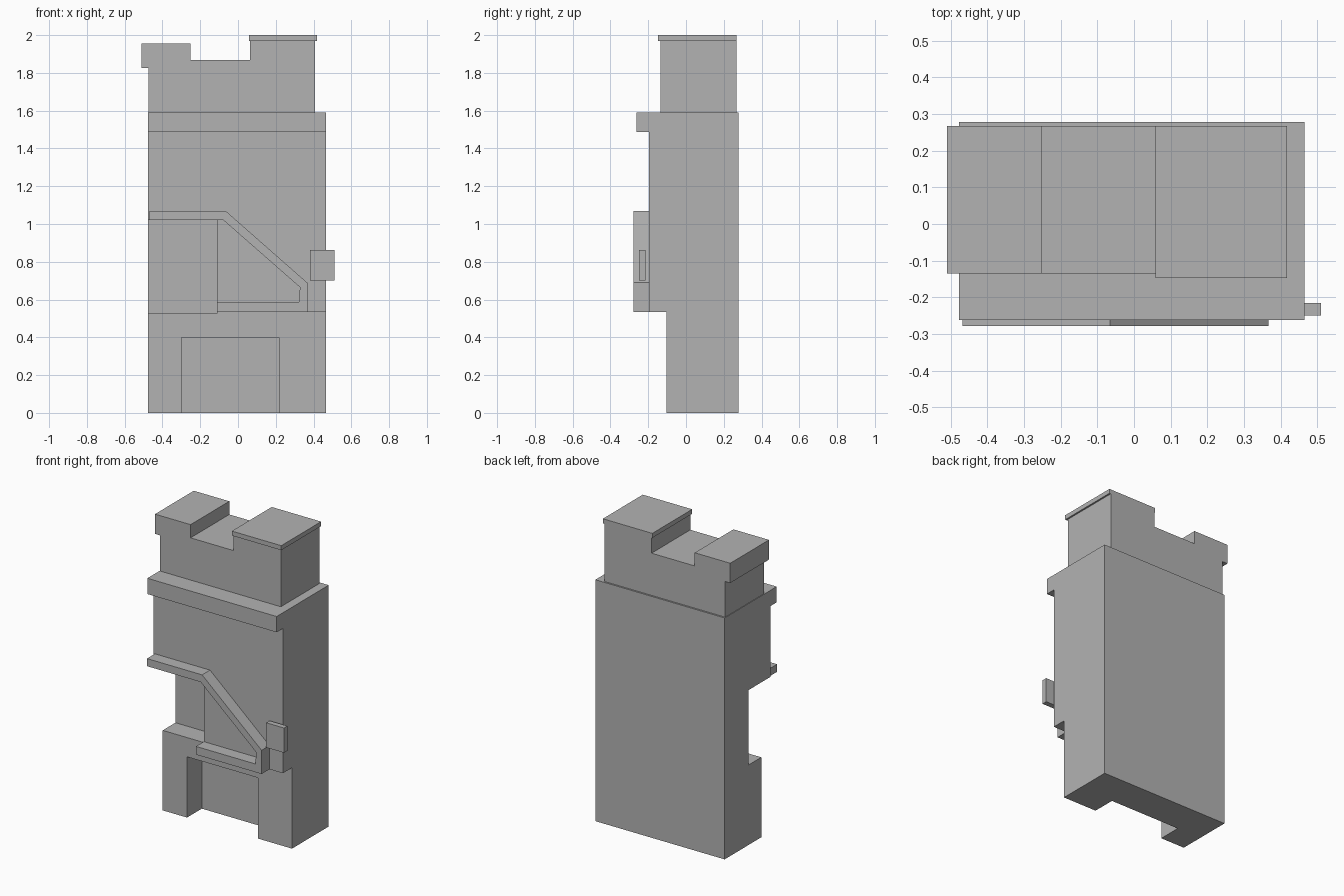
import bpy, bmesh
from mathutils import Vector

cube = bpy.data.objects.get("Cube")
if cube:
    bpy.data.objects.remove(cube, do_unlink=True)

stone = bpy.data.materials.new("plain_grey")
stone.use_nodes = True
grey = (0.45, 0.45, 0.45, 1)
stone.diffuse_color = grey
stone.node_tree.nodes["Principled BSDF"].inputs["Base Color"].default_value = grey


def prism(name, profile, start, end, axis="y"):
    """Extrude a flat profile: (x, z) along y, or (y, z) along x."""
    place = (lambda a, b: (a, start, b)) if axis == "y" else (lambda a, b: (start, a, b))
    bm = bmesh.new()
    face = bm.faces.new([bm.verts.new(place(a, b)) for a, b in profile])
    ext = bmesh.ops.extrude_face_region(bm, geom=[face])
    verts = [g for g in ext["geom"] if isinstance(g, bmesh.types.BMVert)]
    step = Vector((0, end - start, 0) if axis == "y" else (end - start, 0, 0))
    bmesh.ops.translate(bm, verts=verts, vec=step)
    bmesh.ops.recalc_face_normals(bm, faces=bm.faces)
    mesh = bpy.data.meshes.new(name)
    bm.to_mesh(mesh)
    bm.free()
    mesh.materials.append(stone)
    obj = bpy.data.objects.new(name, mesh)
    bpy.context.collection.objects.link(obj)
    return obj


def block(name, x, y, z):
    return prism(name, [(x[0], z[0]), (x[1], z[0]), (x[1], z[1]), (x[0], z[1])], *y)


def cut(target, cutter):
    mod = target.modifiers.new("cut", "BOOLEAN")
    mod.operation, mod.solver, mod.object = "DIFFERENCE", "EXACT", cutter
    bpy.context.view_layer.objects.active = target
    bpy.ops.object.modifier_apply(modifier=mod.name)
    bpy.data.objects.remove(cutter, do_unlink=True)


# Main body: stepped side profile with an overhanging upper front and ledge
body = prism("main_body", [
    (0.279, 0), (0.279, 1.59), (-0.262, 1.59), (-0.262, 1.486),
    (-0.197, 1.486), (-0.197, 0.533), (-0.102, 0.533), (-0.102, 0),
], -0.477, 0.465, "x")

# Corner recess and the opening at the base
cut(body, block("recess_cutter", (-0.6, -0.111), (-0.4, 0.03), (0.527, 1.02)))
cut(body, block("opening_cutter", (-0.30, 0.217), (-0.4, 0.052), (-0.1, 0.40)))

# Crown with its left block, dip and right tower
prism("crown", [
    (-0.473, 1.59), (0.407, 1.59), (0.407, 1.97), (0.063, 1.97), (0.063, 1.868),
    (-0.251, 1.868), (-0.251, 1.955), (-0.51, 1.955), (-0.51, 1.825), (-0.473, 1.825),
], -0.135, 0.268)
block("tower_cap", (0.058, 0.418), (-0.147, 0.268), (1.97, 2.0))

# Raised trim running along the top, down the slope and back
prism("sloped_trim", [
    (-0.468, 1.07), (-0.066, 1.07), (0.367, 0.689), (0.367, 0.533),
    (-0.111, 0.533), (-0.111, 0.587), (0.322, 0.587), (0.328, 0.665),
    (-0.077, 1.02), (-0.468, 1.02),
], -0.279, -0.197)

# Small side plate
block("side_plate", (0.38, 0.51), (-0.25, -0.215), (0.70, 0.863))
